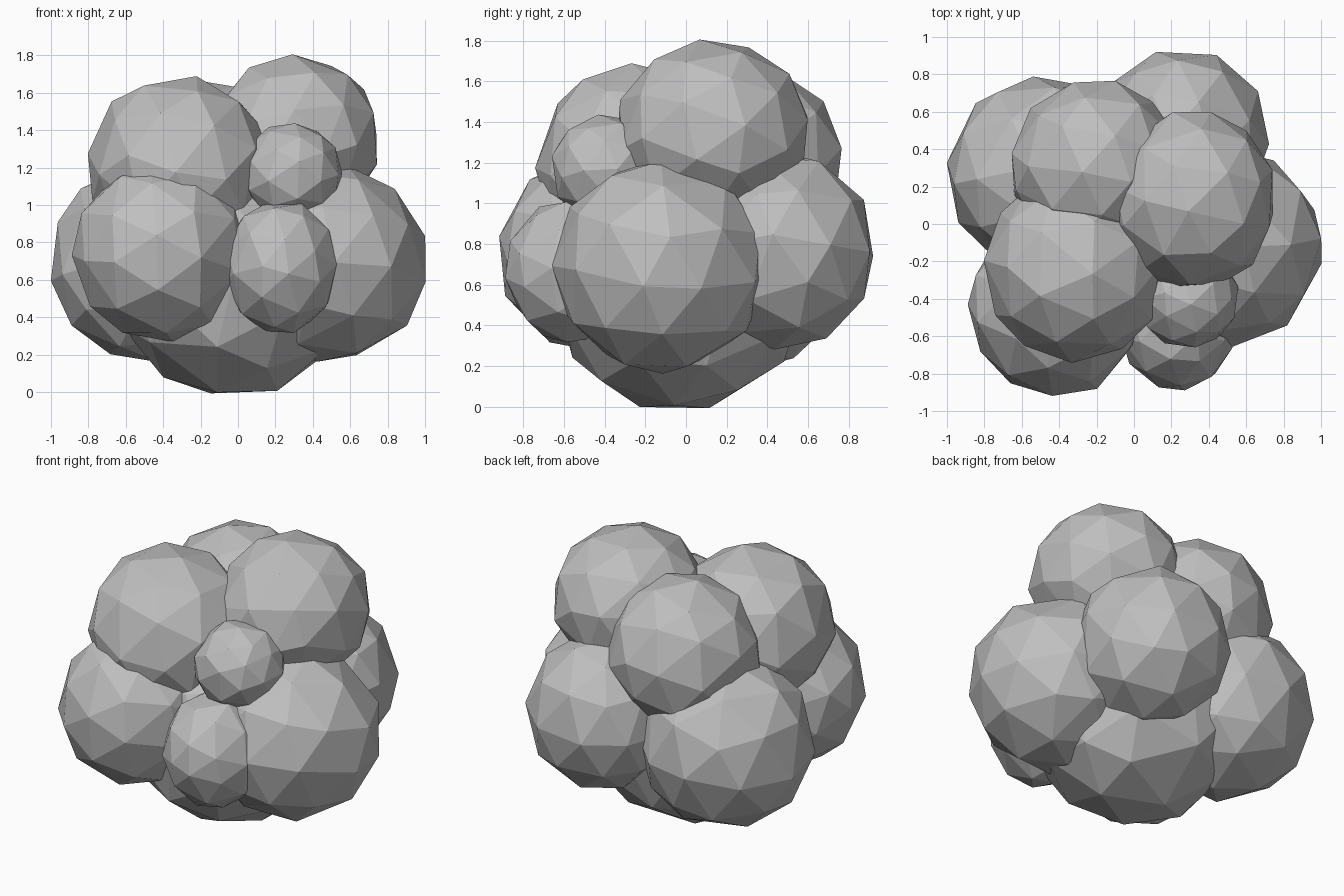
import bpy
import bmesh
import random
from mathutils import Vector, Euler

random.seed(7)

cube = bpy.data.objects.get("Cube")
if cube:
    bpy.data.objects.remove(cube, do_unlink=True)

# One plain grey for the whole cluster
grey = bpy.data.materials.new("grey")
grey.use_nodes = True
colour = (0.52, 0.52, 0.52, 1.0)
grey.diffuse_color = colour
bsdf = next(n for n in grey.node_tree.nodes if n.type == "BSDF_PRINCIPLED")
bsdf.inputs["Base Color"].default_value = colour

# Each lobe: name, centre, radii
LOBES = [
    ("bottom_lobe", (-0.02, -0.03, 0.61), (0.65, 0.64, 0.65)),
    ("left_lobe", (0.48, -0.125, 0.69), (0.535, 0.535, 0.53)),
    ("right_back_lobe", (-0.475, 0.265, 0.69), (0.54, 0.525, 0.535)),
    ("right_front_lobe", (-0.41, -0.445, 0.75), (0.475, 0.485, 0.49)),
    ("back_lobe", (0.26, 0.46, 0.765), (0.465, 0.48, 0.485)),
    ("upper_front_lobe", (-0.315, -0.24, 1.20), (0.495, 0.50, 0.50)),
    ("upper_back_lobe", (-0.205, 0.31, 1.215), (0.465, 0.465, 0.465)),
    ("top_lobe", (0.31, 0.13, 1.35), (0.455, 0.485, 0.455)),
    ("small_upper_lobe", (0.285, -0.385, 1.17), (0.275, 0.285, 0.27)),
    ("small_lower_lobe", (0.23, -0.55, 0.67), (0.31, 0.34, 0.36)),
]


def make_lobe(name, centre, radii):
    """Faceted ball, turned at random and slightly uneven."""
    bm = bmesh.new()
    bmesh.ops.create_icosphere(bm, subdivisions=2, radius=1)
    turn = Euler([random.uniform(0, 6) for _ in range(3)]).to_matrix()
    for v in bm.verts:
        p = turn @ v.co
        p += Vector([random.uniform(-0.07, 0.07) for _ in range(3)])
        p = p.normalized() * random.uniform(0.995, 1.015)
        v.co = Vector(c + r * q for c, r, q in zip(centre, radii, p))
    mesh = bpy.data.meshes.new(name)
    bm.to_mesh(mesh)
    bm.free()
    mesh.materials.append(grey)
    obj = bpy.data.objects.new(name, mesh)
    bpy.context.collection.objects.link(obj)


for lobe in LOBES:
    make_lobe(*lobe)
